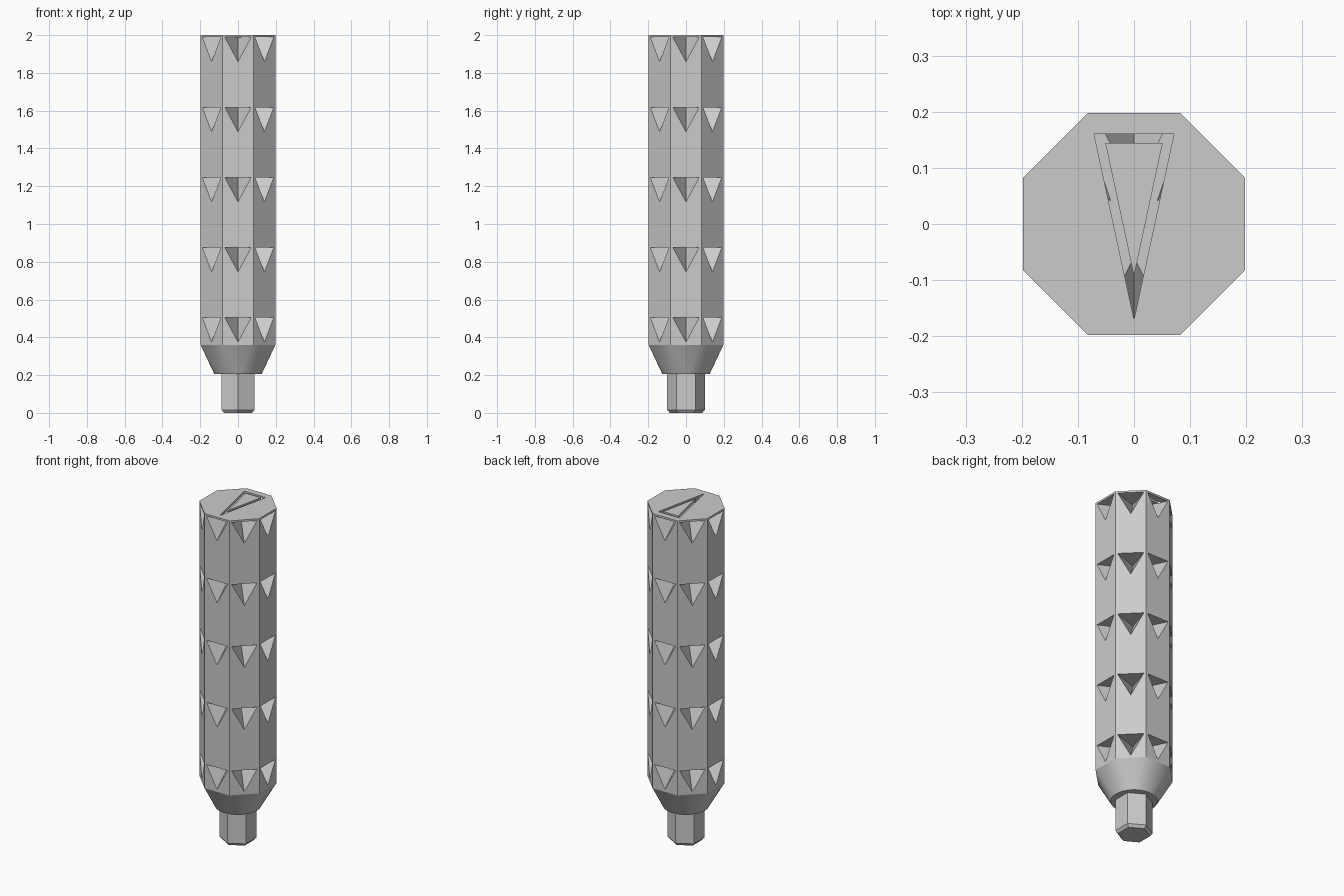
import bpy, bmesh
from math import cos, sin, radians
from mathutils import Vector, Matrix

cube = bpy.data.objects.get("Cube")
if cube:
    bpy.data.objects.remove(cube, do_unlink=True)

grey = bpy.data.materials.new("plain grey")
grey.use_nodes = True
grey.diffuse_color = (0.6, 0.6, 0.6, 1)
grey.node_tree.nodes["Principled BSDF"].inputs["Base Color"].default_value = (0.6, 0.6, 0.6, 1)

APOTHEM = 0.198
CORNER = APOTHEM / cos(radians(22.5))
TAPER_TOP, TAPER_BOTTOM, TOP = 0.36, 0.205, 2.0


def ring(bm, sides, radius, z, start=0.0):
    step = radians(360 / sides)
    return [bm.verts.new((radius * cos(radians(start) + i * step),
                          radius * sin(radians(start) + i * step), z))
            for i in range(sides)]


def bridge(bm, low, high):
    n = len(low)
    for i in range(n):
        j = (i + 1) % n
        bm.faces.new((low[i], low[j], high[j], high[i]))


def finish(bm, name):
    bmesh.ops.recalc_face_normals(bm, faces=bm.faces)
    mesh = bpy.data.meshes.new(name)
    bm.to_mesh(mesh)
    bm.free()
    mesh.materials.append(grey)
    obj = bpy.data.objects.new(name, mesh)
    bpy.context.collection.objects.link(obj)
    return obj


def cut(obj, cutter):
    cutter.hide_render = True
    mod = obj.modifiers.new("cut", 'BOOLEAN')
    mod.operation, mod.solver, mod.object = 'DIFFERENCE', 'EXACT', cutter
    bpy.context.view_layer.update()
    graph = bpy.context.evaluated_depsgraph_get()
    result = bpy.data.meshes.new_from_object(obj.evaluated_get(graph))
    obj.modifiers.clear()
    obj.data = result
    bpy.data.objects.remove(cutter, do_unlink=True)


def smooth(obj):
    bpy.ops.object.select_all(action='DESELECT')
    obj.select_set(True)
    bpy.context.view_layer.objects.active = obj
    bpy.ops.object.shade_smooth_by_angle(angle=radians(18))


# Octagonal grip with a taper that blends into a round foot
bm = bmesh.new()
top = ring(bm, 8, CORNER, TOP, 22.5)
mid = ring(bm, 8, CORNER, TAPER_TOP, 22.5)
foot = ring(bm, 32, 0.125, TAPER_BOTTOM)
bridge(bm, mid, top)
bm.faces.new(top)
bm.faces.new(foot)
for k in range(8):
    for j in range(4 * k, 4 * k + 4):
        bm.faces.new((mid[k], foot[j], foot[(j + 1) % 32]))
    bm.faces.new((mid[k], foot[(4 * k + 4) % 32], mid[(k + 1) % 8]))
grip = finish(bm, "grip")

# Wedge notches: flat ceiling, two sloping walls, five rows on each side
HALF_WIDTH, HEIGHT, DEPTH = 0.07, 0.13, 0.14
bm = bmesh.new()
for row in range(5):
    z = 0.505 + row * 0.371
    deep = Vector((APOTHEM - DEPTH, 0, z))
    mouth = [Vector((APOTHEM, -HALF_WIDTH, z)),
             Vector((APOTHEM, HALF_WIDTH, z)),
             Vector((APOTHEM, 0, z - HEIGHT))]
    for side in range(8):
        turn = Matrix.Rotation(radians(45 * side), 3, 'Z')
        tip = bm.verts.new(turn @ deep)
        a, b, c = [bm.verts.new(turn @ (deep + (p - deep) * 1.1)) for p in mouth]
        for face in ((a, b, c), (tip, b, a), (tip, c, b), (tip, a, c)):
            bm.faces.new(face)
cut(grip, finish(bm, "notch_cutter"))

# Engraved triangular outline on the top
bm = bmesh.new()
outer = [(-0.071, 0.16), (0, -0.17), (0.071, 0.16)]
inner = [(-0.051, 0.144), (0, -0.093), (0.051, 0.144)]
loops = [[bm.verts.new((x, y, z)) for x, y in shape]
         for shape, z in ((outer, TOP - 0.012), (outer, TOP + 0.05),
                          (inner, TOP + 0.05), (inner, TOP - 0.012))]
for i in range(4):
    bridge(bm, loops[i], loops[(i + 1) % 4])
cut(grip, finish(bm, "groove_cutter"))
smooth(grip)

# Hexagonal peg with a chamfered end
bm = bmesh.new()
rings = [ring(bm, 6, r, z, 90) for r, z in
         ((0.086, 0), (0.1, 0.016), (0.1, TAPER_BOTTOM + 0.005))]
bridge(bm, rings[0], rings[1])
bridge(bm, rings[1], rings[2])
bm.faces.new(rings[0])
bm.faces.new(rings[2])
peg = finish(bm, "hex_peg")
smooth(peg)
